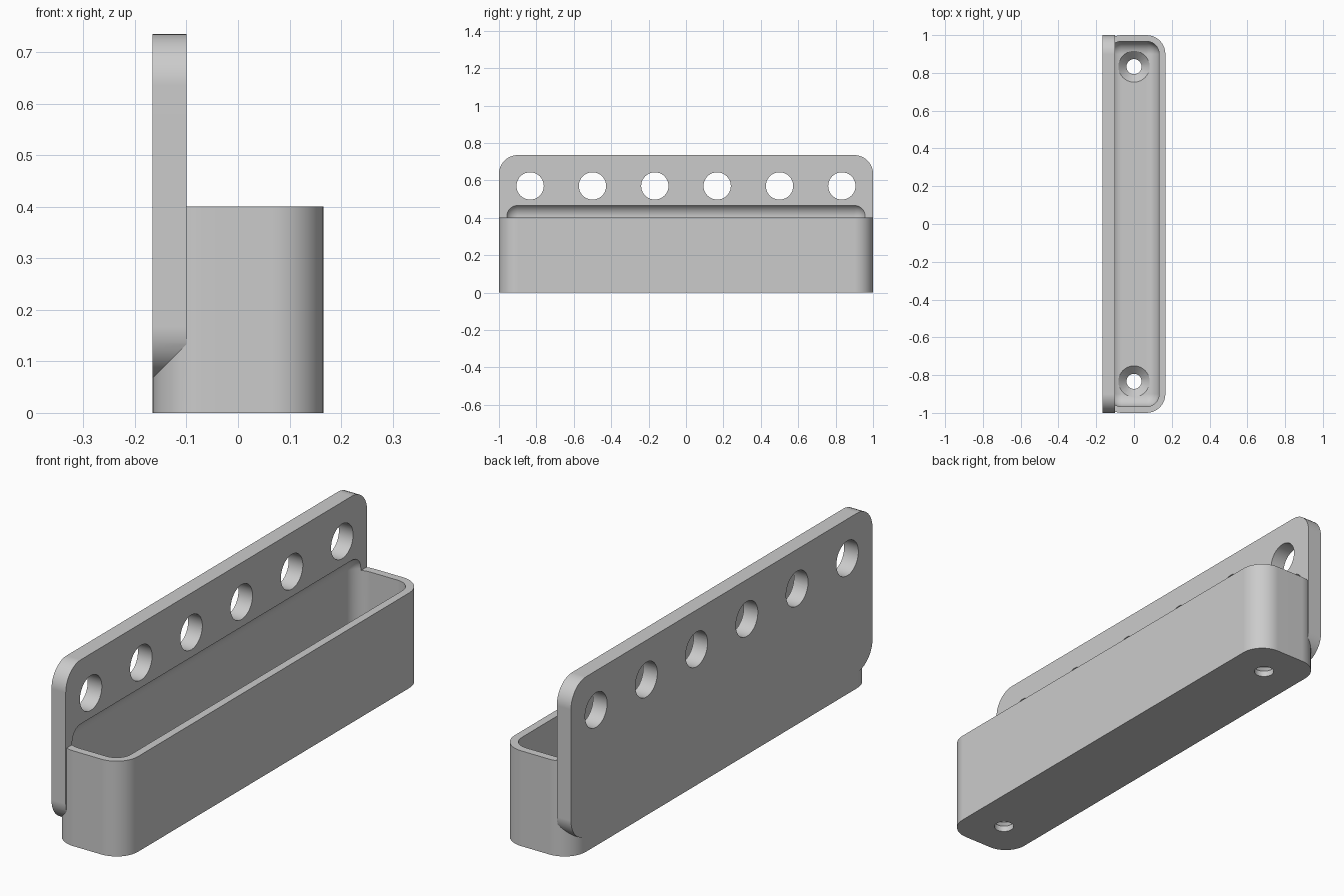
import bpy, bmesh, math
from mathutils import Matrix, Vector

if "Cube" in bpy.data.objects:
    bpy.data.objects.remove(bpy.data.objects["Cube"])

grey = bpy.data.materials.new("light grey")
grey.diffuse_color = (0.6, 0.6, 0.6, 1)
grey.use_nodes = True
grey.node_tree.nodes["Principled BSDF"].inputs["Base Color"].default_value = grey.diffuse_color


def to_object(name, bm):
    bmesh.ops.recalc_face_normals(bm, faces=bm.faces)
    me = bpy.data.meshes.new(name)
    bm.to_mesh(me)
    bm.free()
    me.materials.append(grey)
    ob = bpy.data.objects.new(name, me)
    bpy.context.collection.objects.link(ob)
    return ob


def rounded_box(name, lo, hi, radius, axis=None, segments=10):
    """Box with edges rounded: those along one axis, or all of them."""
    bm = bmesh.new()
    bmesh.ops.create_cube(bm, size=1)
    lo, hi = Vector(lo), Vector(hi)
    for v in bm.verts:
        v.co = Vector([(lo[i] + hi[i]) / 2 + v.co[i] * (hi[i] - lo[i]) for i in range(3)])
    edges = [e for e in bm.edges
             if axis is None or abs((e.verts[0].co - e.verts[1].co)[axis]) > 1e-4]
    bmesh.ops.bevel(bm, geom=edges, offset=radius, segments=segments,
                    profile=0.5, affect='EDGES')
    return to_object(name, bm)


def lathe(name, profile, matrix, n=40):
    """Closed solid turned from (radius, height) points."""
    bm = bmesh.new()
    rings = [[bm.verts.new(matrix @ Vector((r * math.cos(2 * math.pi * k / n),
                                            r * math.sin(2 * math.pi * k / n), z)))
              for k in range(n)] for r, z in profile]
    for a, b in zip(rings, rings[1:]):
        for k in range(n):
            j = (k + 1) % n
            bm.faces.new((a[k], a[j], b[j], b[k]))
    bm.faces.new(rings[0])
    bm.faces.new(rings[-1])
    return to_object(name, bm)


def combine(target, other, operation):
    """Apply a boolean and remove the second solid."""
    mod = target.modifiers.new("bool", 'BOOLEAN')
    mod.operation = operation
    mod.solver = 'EXACT'
    mod.object = other
    dg = bpy.context.evaluated_depsgraph_get()
    me = bpy.data.meshes.new_from_object(target.evaluated_get(dg))
    target.modifiers.clear()
    target.data = me
    bpy.data.objects.remove(other)


# Tray body and back plate
tray = rounded_box("tray_with_back_plate", (-0.166, -1, 0), (0.166, 1, 0.4), 0.1, axis=2)
plate = rounded_box("back_plate", (-0.166, -1, 0.067), (-0.1, 1, 0.735), 0.1, axis=0)
combine(tray, plate, 'UNION')

# Hollow with rounded floor, also scooping into the plate
hollow = rounded_box("hollow", (-0.133, -0.967, 0.067), (0.133, 0.967, 0.475), 0.067)
combine(tray, hollow, 'DIFFERENCE')

# Countersunk screw holes in the floor
for y in (-0.833, 0.833):
    screw = lathe("screw_hole", [(0.04, -0.05), (0.04, 0.025), (0.083, 0.068), (0.083, 0.12)],
                  Matrix.Translation((0, y, 0)))
    combine(tray, screw, 'DIFFERENCE')

# Row of round holes through the back plate
for i in range(6):
    m = Matrix.Translation((-0.133, (i - 2.5) / 3, 0.57)) @ Matrix.Rotation(math.pi / 2, 4, 'Y')
    hole = lathe("plate_hole", [(0.073, -0.1), (0.073, 0.1)], m)
    combine(tray, hole, 'DIFFERENCE')

# Smooth shading with sharp edges kept
bpy.ops.object.select_all(action='DESELECT')
tray.select_set(True)
bpy.context.view_layer.objects.active = tray
bpy.ops.object.shade_smooth_by_angle(angle=math.radians(30))
wn = tray.modifiers.new("even_normals", 'WEIGHTED_NORMAL')
wn.keep_sharp = True
